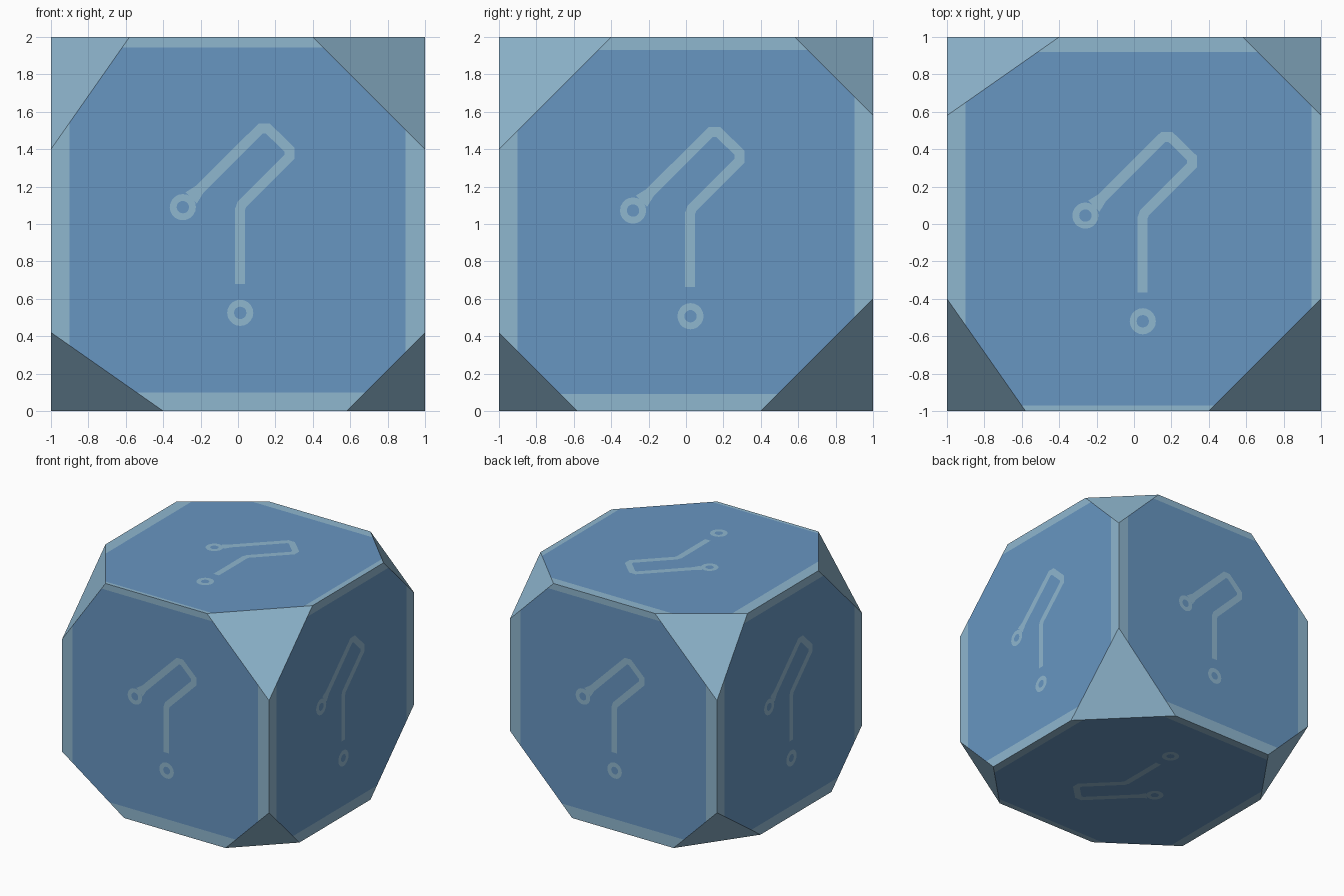
import bpy, bmesh, math
from mathutils import Vector

if "Cube" in bpy.data.objects:
    bpy.data.objects.remove(bpy.data.objects["Cube"])

CENTRE = Vector((0, 0, 1))
A, B = 0.42, 0.6   # short and long corner cuts


def material(name, colour):
    m = bpy.data.materials.new(name)
    m.diffuse_color = (*colour, 1)
    m.use_nodes = True
    m.node_tree.nodes["Principled BSDF"].inputs["Base Color"].default_value = m.diffuse_color
    return m


blue = material("mid blue", (0.137, 0.303, 0.535))
pale = material("pale blue", (0.275, 0.472, 0.624))


def add_object(name, bm, mats):
    me = bpy.data.meshes.new(name)
    bm.to_mesh(me)
    bm.free()
    for m in mats:
        me.materials.append(m)
    ob = bpy.data.objects.new(name, me)
    bpy.context.collection.objects.link(ob)
    return ob


# Corner sign -> cut length along x, y, z
cuts = {
    (-1, -1, 1): (A, B, B), (1, -1, 1): (B, B, B),
    (1, 1, 1): (A, A, A), (-1, 1, 1): (B, A, B),
    (-1, -1, -1): (B, A, A), (1, -1, -1): (A, A, A),
    (1, 1, -1): (B, B, B), (-1, 1, -1): (A, B, A),
}

# Face: u axis, v axis, border widths (left, right, bottom, top), emblem shift
sides = {
    "front": ((1, 0, 0), (0, 0, 1), (.10, .105, .10, .055), (0, 0)),
    "back": ((-1, 0, 0), (0, 0, 1), (.10, .105, .10, .055), (0, 0)),
    "right": ((0, 1, 0), (0, 0, 1), (.10, .10, .09, .07), (.012, -.018)),
    "left": ((0, -1, 0), (0, 0, 1), (.10, .10, .09, .07), (.012, -.018)),
    "top": ((1, 0, 0), (0, 1, 0), (.10, .05, .03, .08), (.035, -.045)),
    "bottom": ((1, 0, 0), (0, -1, 0), (.08, .07, .07, .05), (0, 0)),
}

# Block: cube with its eight corners sliced off
bm = bmesh.new()
for sign, cut in cuts.items():
    for i in range(3):
        p = Vector(sign)
        p[i] -= sign[i] * cut[i]
        bm.verts.new(p + CENTRE)
bmesh.ops.convex_hull(bm, input=bm.verts[:])
bmesh.ops.dissolve_limit(bm, angle_limit=0.01, verts=bm.verts[:], edges=bm.edges[:])
bmesh.ops.recalc_face_normals(bm, faces=bm.faces[:])
for f in bm.faces:
    f.material_index = 1   # corner slices are pale

# Pale borders: cut each square side near its four edges
for u, v, border, _ in sides.values():
    u, v = Vector(u), Vector(v)
    n = u.cross(v)
    planes = [(-u, border[0]), (u, border[1]), (-v, border[2]), (v, border[3])]
    for d, w in planes:
        bm.normal_update()
        faces = [f for f in bm.faces if f.normal.dot(n) > 0.99]
        geom = set(faces)
        for f in faces:
            geom.update(f.edges, f.verts)
        bmesh.ops.bisect_plane(bm, geom=list(geom), dist=1e-5,
                               plane_co=CENTRE + d * (1 - w), plane_no=d)
    bm.normal_update()
    for f in bm.faces:
        if f.normal.dot(n) > 0.99:
            c = f.calc_center_median() - CENTRE
            f.material_index = int(any(c.dot(d) > 1 - w for d, w in planes))
add_object("block", bm, [blue, pale])


# Flat inlay pieces, drawn in (u, v) about the side's centre
def ring(quads, cu, cv, r_out=0.07, r_in=0.033, n=20):
    def pt(r, i):
        a = 2 * math.pi * i / n
        return cu + r * math.cos(a), cv + r * math.sin(a)
    for i in range(n):
        quads.append([pt(r_in, i), pt(r_out, i), pt(r_out, i + 1), pt(r_in, i + 1)])


def stroke(quads, path, widths):
    pts = [Vector(p) for p in path]
    dirs = [(b - a).normalized() for a, b in zip(pts, pts[1:])]
    edge = []
    for i, p in enumerate(pts):
        d0, d1 = dirs[max(i - 1, 0)], dirs[min(i, len(dirs) - 1)]
        n0, n1 = Vector((-d0.y, d0.x)), Vector((-d1.y, d1.x))
        m = (n0 + n1).normalized()
        m *= widths[i] / 2 / m.dot(n1)
        edge.append((p - m, p + m))
    for (r0, l0), (r1, l1) in zip(edge, edge[1:]):
        quads.append([r0, r1, l1, l0])


path = [(-.25, .14), (-.205, .185), (.12, .51), (.16, .51), (.275, .398),
        (.275, .358), (.02, .103), (.01, .075), (.01, -.32)]
widths = [.085, .055] + [.053] * 7

for name, (u, v, _, (su, sv)) in sides.items():
    u, v = Vector(u), Vector(v)
    origin = CENTRE + u.cross(v) * 1.002
    quads = []
    ring(quads, -.295, .09)
    ring(quads, .012, -.475)
    stroke(quads, path, widths)
    bm = bmesh.new()
    for q in quads:
        bm.faces.new([bm.verts.new(origin + u * (a + su) + v * (b + sv)) for a, b in q])
    bmesh.ops.remove_doubles(bm, verts=bm.verts[:], dist=1e-5)
    add_object(name + "_inlay", bm, [pale])
